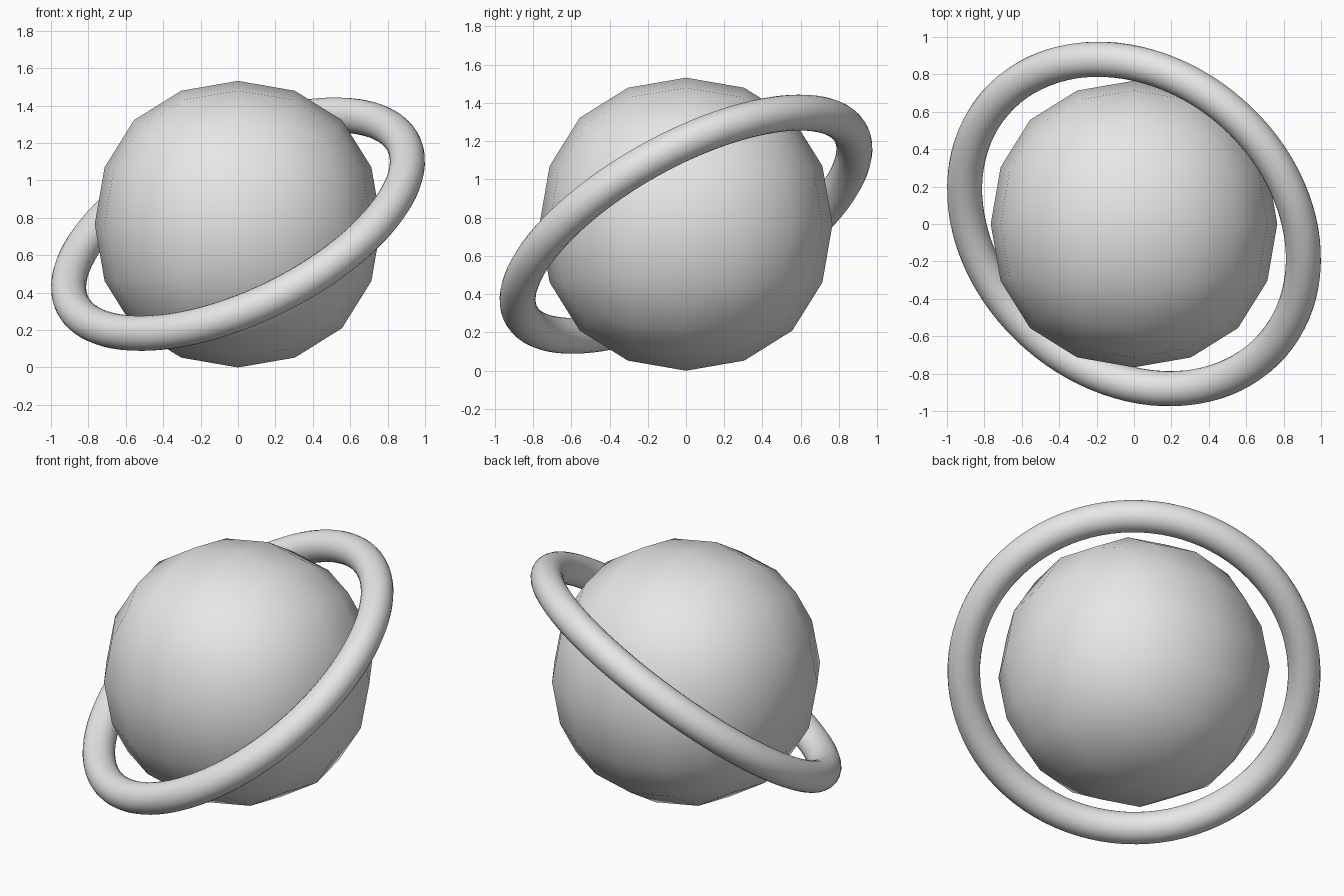
import bpy
from mathutils import Vector

if "Cube" in bpy.data.objects:
    bpy.data.objects.remove(bpy.data.objects["Cube"])

CENTRE = Vector((0, 0, 0.766))
RING_AXIS = Vector((-0.391, -0.446, 0.805))

grey = bpy.data.materials.new("light grey")
grey.diffuse_color = (0.8, 0.8, 0.8, 1)
grey.use_nodes = True
grey.node_tree.nodes["Principled BSDF"].inputs["Base Color"].default_value = grey.diffuse_color


def finish(name):
    ob = bpy.context.object
    ob.name = name
    ob.data.materials.append(grey)
    bpy.ops.object.shade_smooth()
    return ob


# Globe: a cube rounded by two subdivision levels (16-sided outline)
bpy.ops.mesh.primitive_cube_add(size=2 * 0.766 / 0.8395, location=CENTRE)
globe = finish("globe")
sub = globe.modifiers.new("rounding", 'SUBSURF')
sub.levels = sub.render_levels = 2

# Tilted ring floating around the globe
bpy.ops.mesh.primitive_torus_add(
    major_radius=0.984, minor_radius=0.094, major_segments=96, minor_segments=24,
    location=CENTRE, rotation=RING_AXIS.to_track_quat('Z', 'Y').to_euler())
finish("ring")
